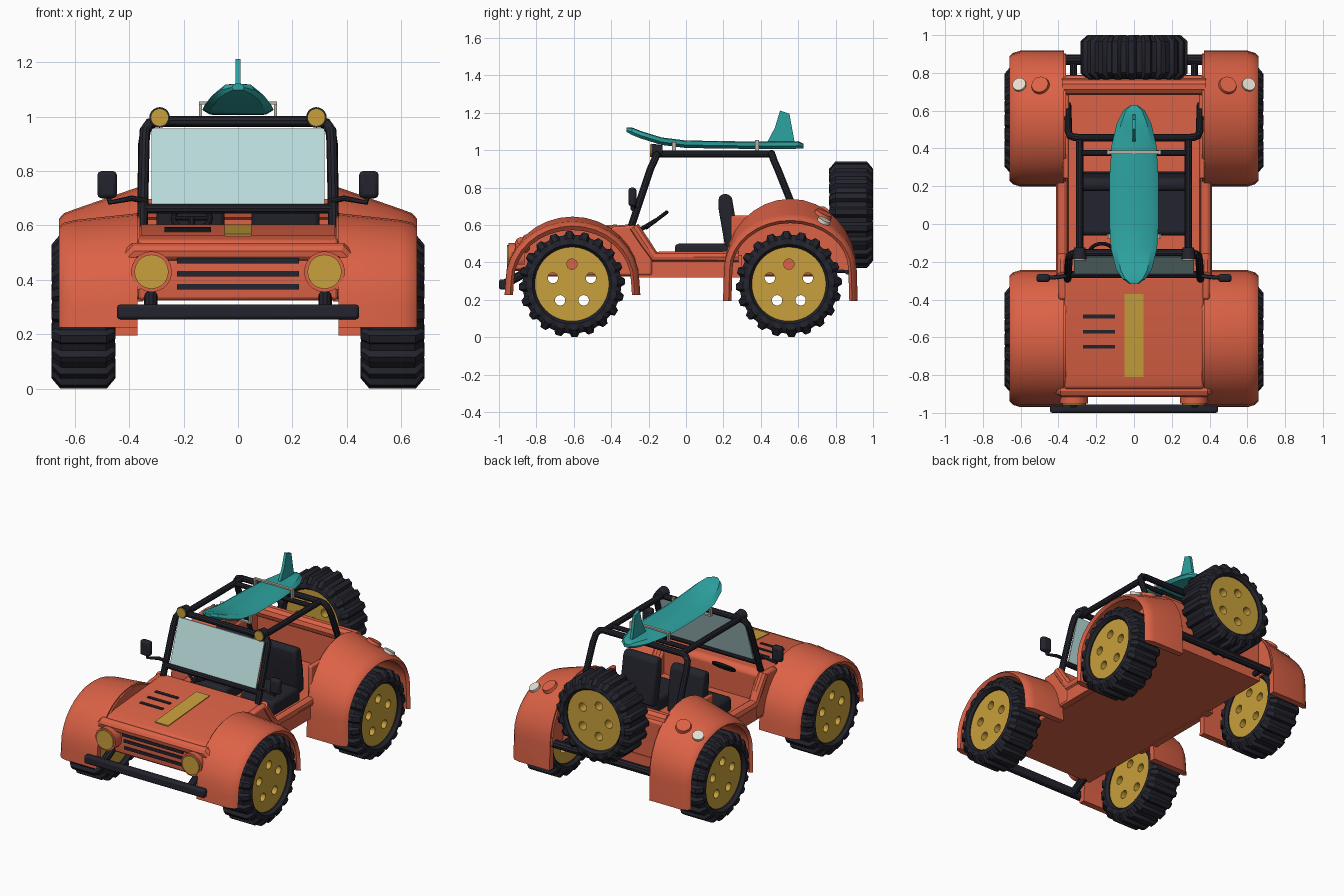
import bpy, bmesh, math
from mathutils import Vector

if "Cube" in bpy.data.objects:
    bpy.data.objects.remove(bpy.data.objects["Cube"])


def mat(name, r, g, b):
    m = bpy.data.materials.new(name)
    m.diffuse_color = (r, g, b, 1)
    m.use_nodes = True
    m.node_tree.nodes["Principled BSDF"].inputs["Base Color"].default_value = m.diffuse_color
    return m


ORANGE = mat("orange paint", 0.716, 0.122, 0.061)
DARK = mat("dark rubber", 0.017, 0.017, 0.026)
GOLD = mat("gold", 0.578, 0.352, 0.045)
TEAL = mat("teal", 0.026, 0.366, 0.352)
GLASS = mat("pale glass", 0.485, 0.716, 0.716)
CREAM = mat("cream lens", 0.78, 0.72, 0.62)
STRAP = mat("beige strap", 0.51, 0.45, 0.37)


def finish(name, bm, m, bevel=0):
    bmesh.ops.recalc_face_normals(bm, faces=bm.faces)
    me = bpy.data.meshes.new(name)
    bm.to_mesh(me)
    bm.free()
    me.materials.append(m)
    ob = bpy.data.objects.new(name, me)
    bpy.context.collection.objects.link(ob)
    if bevel:
        b = ob.modifiers.new("bevel", "BEVEL")
        b.width, b.segments, b.limit_method = bevel, 2, "ANGLE"
    return ob


def loft(name, rings, m, path_closed=False, bevel=0):
    """Skin closed rings of equal length; cap the ends if the path is open."""
    bm = bmesh.new()
    vs = [[bm.verts.new(p) for p in r] for r in rings]
    n, k = len(vs), len(vs[0])
    for i in range(n if path_closed else n - 1):
        a, b = vs[i], vs[(i + 1) % n]
        for j in range(k):
            bm.faces.new((a[j], a[(j + 1) % k], b[(j + 1) % k], b[j]))
    if not path_closed:
        bm.faces.new(vs[0])
        bm.faces.new(vs[-1])
    return finish(name, bm, m, bevel)


def prism(name, yz, x0, x1, m, bevel=0):
    return loft(name, [[(x, y, z) for y, z in yz] for x in (x0, x1)], m, bevel=bevel)


def box(name, x0, x1, y0, y1, z0, z1, m, bevel=0):
    return prism(name, [(y0, z0), (y1, z0), (y1, z1), (y0, z1)], x0, x1, m, bevel)


def curve_mesh(name, cu, m):
    tmp = bpy.data.objects.new(name + " curve", cu)
    bpy.context.collection.objects.link(tmp)
    bpy.context.view_layer.update()
    me = bpy.data.meshes.new_from_object(tmp.evaluated_get(bpy.context.evaluated_depsgraph_get()))
    bpy.data.objects.remove(tmp)
    me.materials.clear()
    me.materials.append(m)
    ob = bpy.data.objects.new(name, me)
    bpy.context.collection.objects.link(ob)
    return ob


def spline(cu, pts, cyclic):
    s = cu.splines.new("POLY")
    s.points.add(len(pts) - 1)
    for p, c in zip(s.points, pts):
        p.co = (*c, 1)
    s.use_cyclic_u = cyclic


def tube(name, pts, r, m, cyclic=False):
    cu = bpy.data.curves.new(name, "CURVE")
    cu.dimensions, cu.bevel_depth, cu.bevel_resolution, cu.use_fill_caps = "3D", r, 3, True
    spline(cu, pts, cyclic)
    return curve_mesh(name, cu, m)


def disc(name, pos, axis, r, depth, m, r2=None):
    bm = bmesh.new()
    bmesh.ops.create_cone(bm, cap_ends=True, segments=20, radius1=r, radius2=r2 or r, depth=depth)
    ob = finish(name, bm, m)
    ob.rotation_euler = Vector(axis).to_track_quat("Z", "Y").to_euler()
    ob.location = pos
    return ob


def circle(cx, cy, r, n):
    return [(cx + r * math.cos(2 * math.pi * i / n), cy + r * math.sin(2 * math.pi * i / n), 0) for i in range(n)]


# Wheels: treaded tyre and pierced rim, both around the local z axis
def wheel(name, pos, rot):
    half_lo = [(0.095, 0.198), (0.115, 0.212), (0.108, 0.238), (0.082, 0.264)]
    half_hi = [(0.095, 0.198), (0.115, 0.212), (0.118, 0.245), (0.085, 0.284)]
    rings = []
    for i in range(80):
        half = half_hi if i % 4 < 2 else half_lo
        prof = half + [(-w, r) for w, r in reversed(half)]
        a = 2 * math.pi * (i + (0.35 if i % 2 else 0)) / 80
        rings.append([(r * math.cos(a), r * math.sin(a), w) for w, r in prof])
    tyre = loft(name + "_tyre", rings, DARK, path_closed=True)
    cu = bpy.data.curves.new(name, "CURVE")
    cu.dimensions, cu.fill_mode, cu.extrude = "2D", "BOTH", 0.088
    spline(cu, circle(0, 0, 0.203, 40), True)
    for k in range(5):
        a = math.pi + 2 * math.pi * k / 5
        spline(cu, circle(0.107 * math.cos(a), 0.107 * math.sin(a), 0.028, 14), True)
    rim = curve_mesh(name + "_rim", cu, GOLD)
    for ob in (tyre, rim):
        ob.location, ob.rotation_euler = pos, rot


for s, side in ((1, "right"), (-1, "left")):
    for y, end in ((-0.61, "front"), (0.55, "rear")):
        wheel(f"{end}_{side}_wheel", (s * 0.568, y, 0.284), (0, math.pi / 2, 0))
wheel("spare_wheel", (0, 0.883, 0.655), (math.pi / 2, 0, 0))


# Fenders: arched shells lofted along the arch, with an inner wall
def fender(name, s, cy, cz, ry, h, bottom, section):
    def arch(iy, iz):
        pts = [(cy + (ry - iy) * math.cos(math.pi * i / 16), cz + (h - iz) * math.sin(math.pi * i / 16))
               for i in range(17)]
        return [(cy + ry - iy + 0.005, bottom)] + pts + [(cy - ry + iy - 0.005, bottom)]
    cols = [[(s * x, y, z) for y, z in arch(iy, iz)] for x, iy, iz in section]
    loft(name, [list(r) for r in zip(*cols)], ORANGE)
    wall = [(y, z) for y, z in arch(0.01, 0.01) if z > 0.33]
    prism(name + "_inner_wall", wall, s * 0.36, s * 0.378, ORANGE)


FRONT = [(0.37, 0, 0), (0.6, 0, 0.025), (0.64, 0.012, 0.035), (0.658, 0.03, 0.05), (0.64, 0.045, 0.072), (0.37, 0.04, 0.05)]
REAR = [(0.37, 0, 0), (0.6, 0, 0.08), (0.64, 0.012, 0.095), (0.658, 0.03, 0.115), (0.64, 0.045, 0.13), (0.37, 0.04, 0.05)]
for s, side in ((1, "right"), (-1, "left")):
    fender(f"front_{side}_fender", s, -0.607, 0.30, 0.358, 0.345, 0.225, FRONT)
    fender(f"rear_{side}_fender", s, 0.558, 0.36, 0.355, 0.38, 0.195, REAR)
    # Lamps on the rear fenders
    disc(f"{side}_tail_lens", (s * 0.605, 0.735, 0.617), (s * 0.8, 1.35, 2.8), 0.036, 0.03, CREAM)
    disc(f"{side}_tail_lamp", (s * 0.495, 0.733, 0.653), (s * 0.8, 1.35, 2.8), 0.052, 0.03, ORANGE, 0.045)
    # Sills and cockpit sides
    prism(f"{side}_cowl_side", [(-0.4, 0.33), (-0.4, 0.59), (-0.27, 0.60), (-0.22, 0.53), (-0.18, 0.46), (-0.18, 0.33)],
          s * 0.34, s * 0.40, ORANGE, 0.012)
    box(f"{side}_sill", s * 0.35, s * 0.395, -0.25, 0.3, 0.32, 0.44, ORANGE)
    tube(f"{side}_sill_rail", [(s * 0.38, -0.28, 0.59), (s * 0.38, -0.22, 0.5), (s * 0.38, -0.17, 0.43),
                               (s * 0.38, 0.28, 0.43)], 0.032, ORANGE)
    box(f"{side}_rear_side", s * 0.345, s * 0.375, 0.24, 0.78, 0.33, 0.65, ORANGE, 0.01)
    # Headlights
    disc(f"{side}_headlight_housing", (s * 0.318, -0.905, 0.43), (0, -1, 0), 0.075, 0.09, ORANGE)
    disc(f"{side}_headlight", (s * 0.318, -0.949, 0.43), (0, -1, 0), 0.063, 0.018, GOLD)
    # Roof spotlights
    disc(f"{side}_spotlight_shell", (s * 0.288, -0.155, 0.997), (0, -1, 0), 0.03, 0.06, DARK, 0.038)
    disc(f"{side}_spotlight", (s * 0.288, -0.188, 0.997), (0, -1, 0), 0.033, 0.01, GOLD)
    # Mirrors
    tube(f"{side}_mirror_arm", [(s * 0.34, -0.27, 0.69), (s * 0.39, -0.28, 0.70), (s * 0.47, -0.285, 0.685),
                                (s * 0.48, -0.285, 0.72)], 0.011, DARK)
    box(f"{side}_mirror", s * 0.445, s * 0.517, -0.308, -0.265, 0.70, 0.80, DARK, 0.015)
    # Seats
    box(f"{side}_seat_cushion", s * 0.05, s * 0.30, -0.06, 0.24, 0.40, 0.50, DARK, 0.02)
    prism(f"{side}_seat_back", [(0.215, 0.45), (0.28, 0.46), (0.27, 0.6), (0.245, 0.75), (0.215, 0.77), (0.175, 0.755), (0.175, 0.68)],
          s * 0.05, s * 0.30, DARK, 0.015)
    # Cage rails and bumper brackets
    tube(f"{side}_roof_rail", [(s * 0.288, -0.15, 0.98), (s * 0.288, 0.46, 0.98)], 0.02, DARK)
    tube(f"{side}_front_bracket", [(s * 0.32, -0.97, 0.285), (s * 0.32, -0.85, 0.35)], 0.025, DARK)
    tube(f"{side}_rear_bracket", [(s * 0.32, 0.87, 0.36), (s * 0.32, 0.76, 0.36)], 0.018, DARK)

# Body: floor, hood, rear wall
box("floor", -0.365, 0.365, -0.87, 0.79, 0.325, 0.41, ORANGE)
prism("hood", [(-0.875, 0.325), (-0.89, 0.48), (-0.87, 0.545), (-0.8, 0.565), (-0.28, 0.605), (-0.25, 0.58), (-0.25, 0.33)],
      -0.368, 0.368, ORANGE, 0.012)
tube("nose_roll", [(-0.405, -0.87, 0.47), (-0.375, -0.88, 0.503), (0.375, -0.88, 0.503), (0.405, -0.87, 0.47)], 0.036, ORANGE)
box("rear_wall", -0.37, 0.37, 0.70, 0.785, 0.33, 0.66, ORANGE, 0.015)
tube("rear_wall_roll", [(-0.38, 0.727, 0.655), (0.38, 0.727, 0.655)], 0.045, ORANGE)


# Hood stripe and vents lie on the sloping hood
def hood_plate(name, x0, x1, y0, y1, m):
    z = lambda y: 0.565 + (y + 0.8) * 0.04 / 0.52
    prism(name, [(y0, z(y0) - 0.003), (y1, z(y1) - 0.003), (y1, z(y1) + 0.005), (y0, z(y0) + 0.005)], x0, x1, m)


hood_plate("hood_stripe", -0.05, 0.05, -0.81, -0.37, GOLD)
for i in range(3):
    hood_plate(f"hood_vent_{i}", -0.27, -0.10, -0.66 + 0.08 * i, -0.64 + 0.08 * i, DARK)
    z = 0.375 + 0.048 * i
    y = -0.875 - (z - 0.325) * 0.097 - (0.012 if i == 2 else 0)
    box(f"grille_slot_{i}", -0.225, 0.225, y - 0.006, y + 0.003, z - 0.01, z + 0.01, DARK)

# Bumpers
box("front_bumper", -0.445, 0.445, -1.0, -0.955, 0.255, 0.31, DARK, 0.012)
tube("rear_bumper", [(-0.37, 0.87, 0.36), (0.37, 0.87, 0.36)], 0.027, DARK)
tube("spare_mount", [(0, 0.75, 0.6), (0, 0.85, 0.655)], 0.04, DARK)

# Windshield frame and glass
half = [(0.352, -0.30, 0.57), (0.345, -0.19, 0.90), (0.342, -0.167, 0.95), (0.325, -0.157, 0.975), (0.295, -0.153, 0.983)]
tube("windshield_frame", half + [(-x, y, z) for x, y, z in reversed(half)], 0.02, DARK)
tube("windshield_lower_bar", [(-0.35, -0.268, 0.662), (0.35, -0.268, 0.662)], 0.018, DARK)
prism("windshield_glass", [(-0.268, 0.672), (-0.175, 0.957), (-0.167, 0.957), (-0.26, 0.672)], -0.318, 0.318, GLASS)

# Rear hoop and roof cross bar
half = [(0.352, 0.63, 0.55), (0.347, 0.49, 0.90), (0.34, 0.468, 0.95), (0.32, 0.46, 0.975), (0.29, 0.457, 0.982)]
tube("rear_hoop", half + [(-x, y, z) for x, y, z in reversed(half)], 0.02, DARK)
tube("roof_cross_bar", [(-0.288, 0.375, 0.98), (0.288, 0.375, 0.98)], 0.016, DARK)

# Steering wheel
tube("steering_column", [(-0.17, -0.27, 0.56), (-0.17, -0.16, 0.625)], 0.012, DARK)
ring = [(-0.17 + x, -0.158 + 0.8 * y, 0.627 + 0.6 * y) for x, y, _ in circle(0, 0, 0.068, 20)]
tube("steering_wheel", ring, 0.01, DARK, cyclic=True)
tube("steering_spoke", [ring[0], ring[10]], 0.009, DARK)

# Surfboard: stations of (y, half width, underside height)
stations = [(-0.318, 0.022, 1.098), (-0.29, 0.062, 1.082), (-0.24, 0.095, 1.062), (-0.13, 0.122, 1.028), (0.0, 0.13, 1.012),
            (0.25, 0.13, 1.008), (0.42, 0.118, 1.007), (0.53, 0.092, 1.007), (0.6, 0.058, 1.008), (0.628, 0.02, 1.01)]
shape = [(-1, 0.016), (-0.8, 0), (0.8, 0), (1, 0.016), (0.75, 0.036), (0, 0.04), (-0.75, 0.036)]
loft("surfboard", [[(w * u, y, z + (0.6 if w < 0.03 else 1) * v) for u, v in shape] for y, w, z in stations], TEAL)
prism("surfboard_fin", [(0.43, 1.035), (0.475, 1.12), (0.503, 1.212), (0.553, 1.195), (0.582, 1.035)], -0.009, 0.009, TEAL)

# Straps
for y, top, name in ((-0.065, 1.045, "front"), (0.38, 1.055, "rear")):
    for s in (1, -1):
        box(f"{name}_strap_side_{s}", s * 0.132, s * 0.144, y - 0.011, y + 0.011, 0.995, top, STRAP)
    if name == "rear":
        box("rear_strap_top", -0.144, 0.144, y - 0.009, y + 0.009, 1.045, 1.055, STRAP)
    else:
        box("front_strap_base", -0.144, 0.144, y - 0.011, y + 0.011, 0.993, 1.003, STRAP)

# Smooth shading with sharp edges kept
bpy.ops.object.select_all(action="SELECT")
bpy.context.view_layer.objects.active = bpy.context.selected_objects[0]
bpy.ops.object.shade_smooth_by_angle(angle=math.radians(32))
